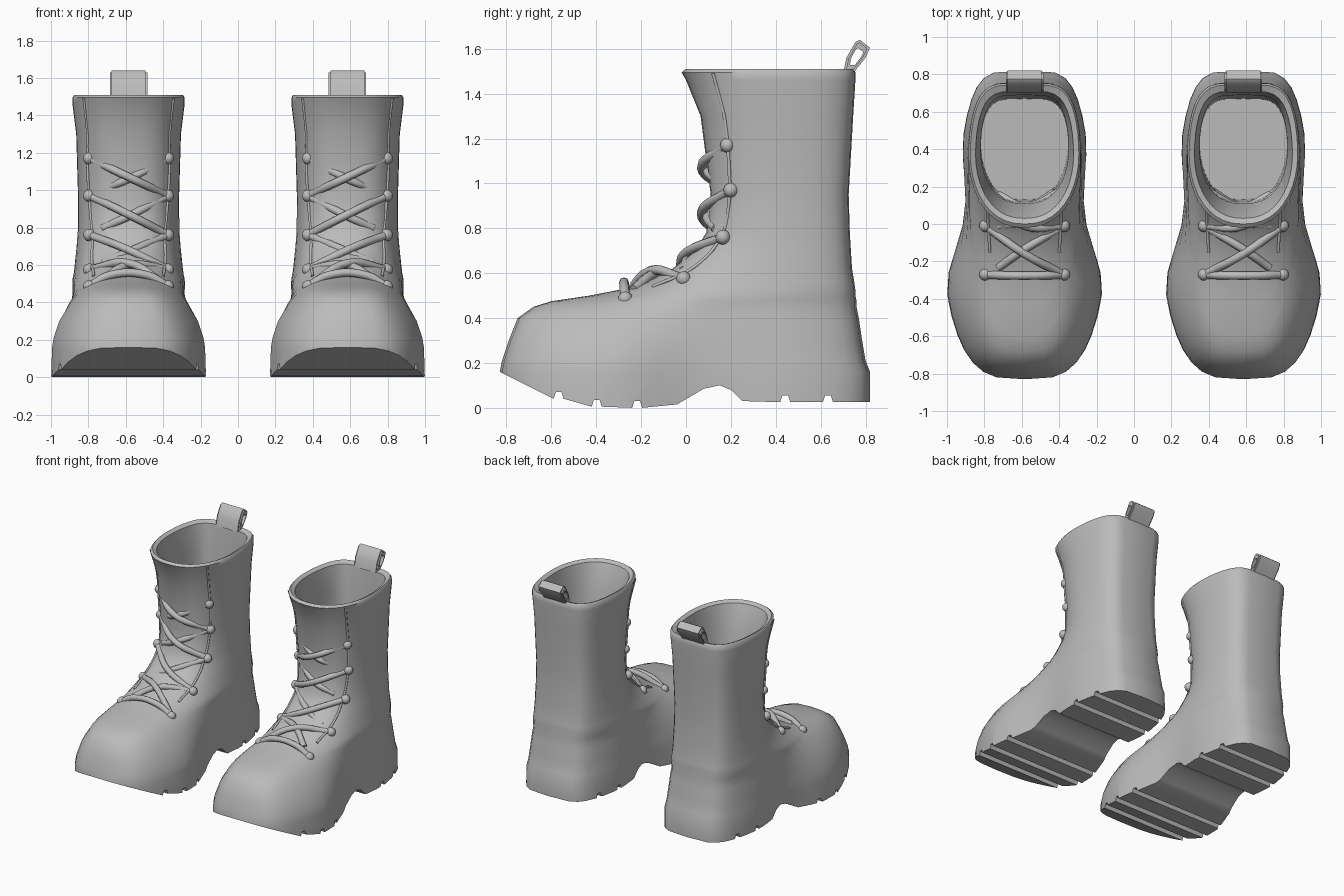
import bpy, bmesh, math
from mathutils import Vector

cube = bpy.data.objects.get("Cube")
if cube:
    bpy.data.objects.remove(cube, do_unlink=True)

leather = bpy.data.materials.new("grey_leather")
leather.use_nodes = True
GREY = (.5, .5, .5, 1)
leather.diffuse_color = GREY
leather.node_tree.nodes["Principled BSDF"].inputs["Base Color"].default_value = GREY

CENTRE = .585
LACE_RADIUS = .022
# height, front y, back y, half-width at the heel
LEVELS = [
    (-.1, -.83, .82, .36), (.16, -.83, .82, .355), (.21, -.82, .8, .35),
    (.3, -.79, .785, .34), (.4, -.75, .77, .33), (.45, -.68, .76, .32),
    (.475, -.6, .76, .32), (.5, -.43, .755, .315), (.525, -.3, .755, .31),
    (.56, -.18, .75, .3), (.62, -.06, .74, .29), (.7, .04, .735, .28),
    (.78, .09, .73, .273), (.95, .11, .725, .27), (1.3, .065, .745, .28),
    (1.46, 0, .755, .3), (1.495, -.02, .755, .3),
    # rolled rim and lining
    (1.51, 0, .745, .29), (1.495, .03, .71, .262), (1.3, .11, .69, .235), (.6, .13, .67, .235),
]


def ease(t):
    t = min(max(t, 0), 1)
    return t * t * (3 - 2 * t)


def half_width(level, y):
    z, front, back, heel = level
    ball = max(.25, .445 - 1.75 * z ** 3)
    waist = heel - max(0, .045 * (1 - z))
    toe_power = .58 if z < .48 else .7 + max(0, z - 1.2) / 2
    u = min(max((y - front) / (back - front), 0), 1)
    width = ball + (waist - ball) * ease((y + .4) * 2) + (heel - waist) * ease((y - .1) * 2.5)
    return width * (2 * math.sqrt(u * (1 - u))) ** (toe_power if u < .5 else .42)


def level_at(z):
    for a, b in zip(LEVELS, LEVELS[1:]):
        if a[0] <= z <= b[0]:
            return Vector(a).lerp(Vector(b), (z - a[0]) / (b[0] - a[0]))


def select(obj):
    bpy.ops.object.select_all(action='DESELECT')
    obj.select_set(True)
    bpy.context.view_layer.objects.active = obj


def smooth(obj, angle):
    select(obj)
    bpy.ops.object.shade_smooth_by_angle(angle=math.radians(angle))


def finish(bm, name, angle=40):
    bmesh.ops.recalc_face_normals(bm, faces=bm.faces)
    mesh = bpy.data.meshes.new(name)
    bm.to_mesh(mesh)
    bm.free()
    mesh.materials.append(leather)
    obj = bpy.data.objects.new(name, mesh)
    bpy.context.collection.objects.link(obj)
    smooth(obj, angle)
    return obj


def band(bm, loop_a, loop_b):
    n = len(loop_a)
    for i in range(n):
        j = (i + 1) % n
        bm.faces.new((loop_a[i], loop_a[j], loop_b[j], loop_b[i]))


def boot_shell(name, cx, steps=40):
    bm = bmesh.new()
    rings = []
    for level in LEVELS:
        ring = []
        for i in range(steps):
            y = level[1] + (level[2] - level[1]) * (1 - math.cos(math.tau * i / steps)) / 2
            x = half_width(level, y) * (1 if i <= steps // 2 else -1)
            ring.append(bm.verts.new((cx + x, y, level[0])))
        rings.append(ring)
    for a, b in zip(rings, rings[1:]):
        band(bm, a, b)
    bm.faces.new(rings[0])
    bm.faces.new(rings[-1])
    return finish(bm, name)


def tread_cutter(cx):
    # everything under this line is cut away: toe spring, arch and grooves
    line = [(-1, .235), (-.83, .16), (-.04, .015), (.08, .085), (.15, .1), (.2, .08), (.25, .03), (1, .025)]
    for y, z in ((-.57, .04), (-.4, .005), (-.22, 0), (.44, .025), (.63, .025)):
        line += [(y - .02, z), (y - .01, z + .03), (y + .015, z + .03), (y + .025, z)]
    line = sorted(line) + [(1, -.3), (-1, -.3)]
    bm = bmesh.new()
    sides = [[bm.verts.new((cx + x, y, z)) for y, z in line] for x in (-.6, .6)]
    band(bm, *sides)
    for side in sides:
        bm.faces.new(side)
    return finish(bm, "tread_cutter")


def cut(obj, cutter):
    mod = obj.modifiers.new("tread", 'BOOLEAN')
    mod.operation, mod.object, mod.solver = 'DIFFERENCE', cutter, 'EXACT'
    select(obj)
    bpy.ops.object.modifier_apply(modifier=mod.name)
    bpy.data.objects.remove(cutter, do_unlink=True)
    smooth(obj, 40)


def cord(name, points, radius=LACE_RADIUS):
    data = bpy.data.curves.new(name, 'CURVE')
    data.dimensions = '3D'
    data.bevel_depth, data.bevel_resolution = radius, 2
    data.resolution_u, data.use_fill_caps = 6, True
    spline = data.splines.new('BEZIER')
    spline.bezier_points.add(len(points) - 1)
    for bp, p in zip(spline.bezier_points, points):
        bp.co = p
        bp.handle_left_type = bp.handle_right_type = 'AUTO'
    data.materials.append(leather)
    obj = bpy.data.objects.new(name, data)
    bpy.context.collection.objects.link(obj)
    select(obj)
    bpy.ops.object.convert(target='MESH')
    smooth(bpy.context.object, 50)


def knot(name, centre):
    bm = bmesh.new()
    bmesh.ops.create_uvsphere(bm, u_segments=12, v_segments=8, radius=.033)
    bmesh.ops.translate(bm, verts=bm.verts, vec=centre)
    finish(bm, name, 60)


def pull_tab(name, cx):
    # a flattened loop of webbing, wide along x
    outline = [(.7, 1.49), (.715, 1.56), (.755, 1.63), (.775, 1.64), (.82, 1.605), (.8, 1.56), (.745, 1.49)]
    middle = Vector((.76, 1.565))
    bm = bmesh.new()
    loops = []
    for scale, x in ((1, -.1), (1, .1), (.5, .1), (.5, -.1)):
        points = [middle.lerp(Vector(p), scale) for p in outline]
        loops.append([bm.verts.new((cx + x, p.x, p.y)) for p in points])
    for i in range(4):
        band(bm, loops[i], loops[(i + 1) % 4])
    rims = [bm.edges.get((loop[i - 1], loop[i])) for loop in loops[:2] for i in range(len(loop))]
    bmesh.ops.bevel(bm, geom=rims, offset=.01, segments=2, affect='EDGES')
    finish(bm, name, 50)


# eyelet rows and the points where the laces cross (y, z)
EYELETS = [(.185, 1.17), (.2, .97), (.165, .76), (-.01, .575), (-.27, .485)]
CROSSINGS = [(.07, 1.07), (.07, .87), (-.01, .68), (-.16, .61)]
FLAP_EDGE = [(.12, 1.49), (.17, 1.3), (.19, 1.1), (.19, .9), (.16, .77), (.04, .63), (-.15, .54)]

for label, side in (("left", 1), ("right", -1)):
    cx = CENTRE * side

    def at(x, y, z):
        return Vector((cx + x * side, y, z))

    cut(boot_shell(label + "_boot_body", cx), tread_cutter(cx))
    pull_tab(label + "_pull_tab", cx)

    # eyelet knots, positive x is the outer side
    for row, eyelet in enumerate(EYELETS):
        for x in (-.21, .21):
            knot(f"{label}_eyelet_{row}", at(x, *eyelet))

    # crossed laces: a full one in front, a shorter one tucked behind
    for row, (y, z) in enumerate(CROSSINGS):
        top, low = EYELETS[row], EYELETS[row + 1]
        cord(f"{label}_lace_{row}", [at(.21, *top), at(0, y, z), at(-.21, *low)])
        tuck = Vector((y, z)).lerp(Vector(low), .67)
        cord(f"{label}_under_lace_{row}", [at(-.21, *top), at(0, y + .025, z - .01), at(.14, *tuck)])
    low = EYELETS[-1]
    cord(label + "_toe_lace", [at(-.21, *low), at(-.1, -.275, .545), at(.1, -.275, .545), at(.21, *low)])

    # edges of the lacing flaps beside the tongue
    for x in (-1, 1):
        path = [at(x * half_width(level_at(z), y), y, z) for y, z in FLAP_EDGE]
        cord(label + "_flap_edge", path, .008)
